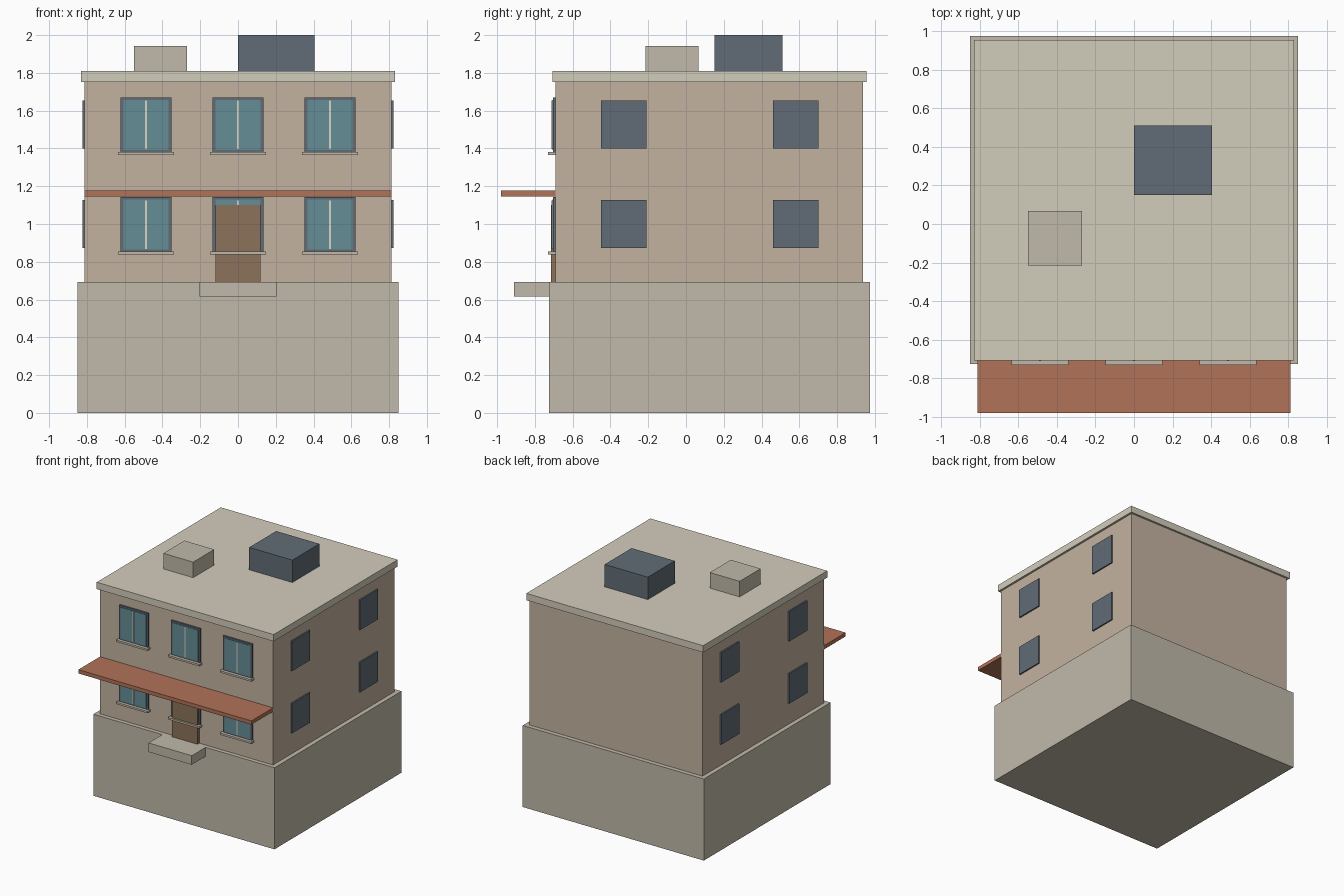
import bpy, bmesh

if "Cube" in bpy.data.objects:
    bpy.data.objects.remove(bpy.data.objects["Cube"])


def material(name, r, g, b):
    m = bpy.data.materials.new(name)
    m.diffuse_color = (r, g, b, 1)
    m.use_nodes = True
    m.node_tree.nodes["Principled BSDF"].inputs["Base Color"].default_value = m.diffuse_color
    return m


STONE = material("stone", 0.53, 0.49, 0.40)
ROOF = material("roof", 0.65, 0.61, 0.50)
WALL = material("wall", 0.55, 0.45, 0.35)
CLAY = material("clay", 0.44, 0.17, 0.10)
SLATE = material("slate", 0.12, 0.15, 0.18)
GLASS = material("glass", 0.13, 0.27, 0.30)
WOOD = material("wood", 0.26, 0.17, 0.10)
TRIM = material("trim", 0.70, 0.66, 0.56)


def box(name, x, y, z, mat):
    """Box from (min, max) ranges on each axis."""
    bm = bmesh.new()
    bmesh.ops.create_cube(bm, size=1)
    for v in bm.verts:
        v.co = [(r[1] - r[0]) * c for r, c in zip((x, y, z), v.co)]
    mesh = bpy.data.meshes.new(name)
    bm.to_mesh(mesh)
    bm.free()
    mesh.materials.append(mat)
    ob = bpy.data.objects.new(name, mesh)
    ob.location = [(r[0] + r[1]) / 2 for r in (x, y, z)]
    bpy.context.collection.objects.link(ob)
    return ob


# Main masses
box("base", (-0.85, 0.85), (-0.725, 0.975), (0, 0.692), STONE)
box("walls", (-0.812, 0.812), (-0.69, 0.938), (0.692, 1.752), WALL)
box("roof_slab", (-0.83, 0.83), (-0.708, 0.955), (1.752, 1.81), ROOF)

# Roof boxes
box("roof_hatch", (0, 0.405), (0.15, 0.512), (1.81, 2.0), SLATE)
box("roof_vent", (-0.55, -0.27), (-0.215, 0.067), (1.81, 1.942), STONE)

# Entrance and canopy
box("canopy", (-0.812, 0.812), (-0.98, -0.69), (1.145, 1.177), CLAY)
box("door", (-0.12, 0.12), (-0.715, -0.69), (0.692, 1.1), WOOD)
box("step", (-0.203, 0.203), (-0.91, -0.725), (0.615, 0.692), STONE)

# Front windows: frame, pane, mullion and sill
for floor, z in (("lower", 0.85), ("upper", 1.378)):
    for side, x in (("left", -0.487), ("middle", 0), ("right", 0.487)):
        n = f"{floor}_{side}_window"
        box(n + "_frame", (x - 0.135, x + 0.135), (-0.704, -0.69), (z, z + 0.293), SLATE)
        box(n + "_pane", (x - 0.12, x + 0.12), (-0.708, -0.69), (z + 0.014, z + 0.279), GLASS)
        box(n + "_mullion", (x - 0.005, x + 0.005), (-0.711, -0.69), (z + 0.018, z + 0.275), TRIM)
        box(n + "_sill", (x - 0.147, x + 0.147), (-0.73, -0.69), (z - 0.012, z + 0.004), STONE)

# Side windows
for floor, z in (("lower", 0.872), ("upper", 1.4)):
    for part, y in (("front", -0.451), ("back", 0.46)):
        for side, x in (("left", (-0.824, -0.812)), ("right", (0.812, 0.824))):
            box(f"{floor}_{part}_{side}_side_window", x, (y, y + 0.241), (z, z + 0.254), SLATE)
